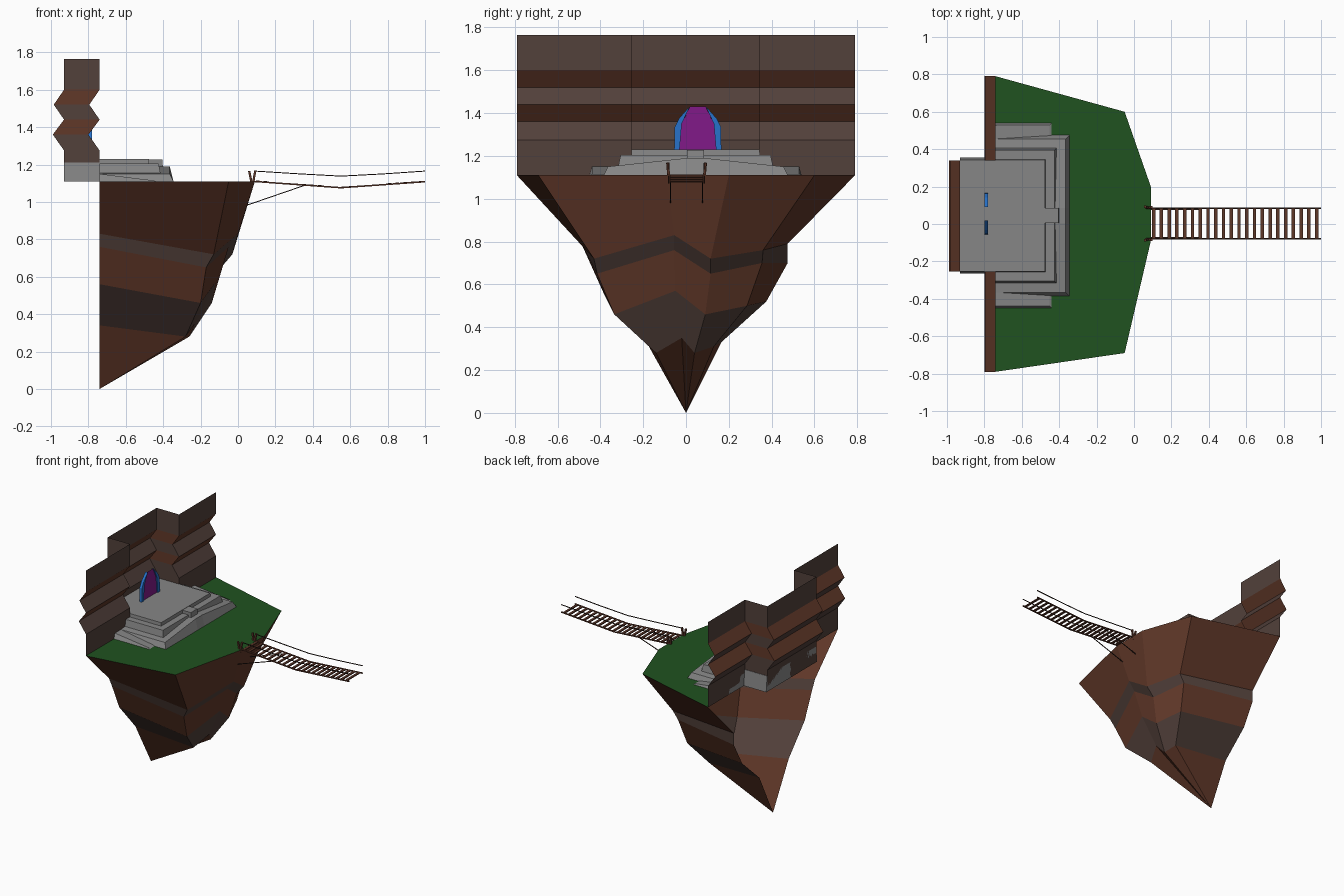
import bpy
from mathutils import Vector

if "Cube" in bpy.data.objects:
    bpy.data.objects.remove(bpy.data.objects["Cube"])


def material(name, rgb):
    m = bpy.data.materials.new(name)
    m.diffuse_color = (*rgb, 1)
    m.use_nodes = True
    m.node_tree.nodes["Principled BSDF"].inputs["Base Color"].default_value = m.diffuse_color
    return m


BROWN = material("brown_rock", (0.12, 0.04, 0.022))
UMBER = material("grey_brown_rock", (0.085, 0.052, 0.043))
GRASS = material("grass", (0.014, 0.085, 0.014))
BLUE = material("blue_frame", (0.02, 0.17, 0.6))
PURPLE = material("purple_glow", (0.22, 0.01, 0.25))
WOOD = material("wood", (0.11, 0.038, 0.022))
ROPE = material("rope", (0.03, 0.016, 0.012))
STONE = material("stone", (0.24, 0.24, 0.24))


def mesh(name, verts, faces, mats, slots=None):
    me = bpy.data.meshes.new(name)
    me.from_pydata([tuple(v) for v in verts], [], faces)
    for m in mats:
        me.materials.append(m)
    for i, s in enumerate(slots or []):
        me.polygons[i].material_index = s
    me.update()
    ob = bpy.data.objects.new(name, me)
    bpy.context.collection.objects.link(ob)
    return ob


def skin(name, rows, slots):
    """Open sheet through rows of points, one material slot per band."""
    n = len(rows[0])
    faces, idx = [], []
    for r in range(len(rows) - 1):
        for i in range(n - 1):
            a, b = r * n + i, (r + 1) * n + i
            faces.append((a, b, b + 1, a + 1))
            idx.append(slots[r])
    return mesh(name, [p for row in rows for p in row], faces, [BROWN, UMBER], idx)


def loft(name, bottom, top, mat):
    """Closed solid between two matching loops."""
    n = len(bottom)
    faces = [tuple(reversed(range(n))), tuple(range(n, 2 * n))]
    faces += [(i, (i + 1) % n, n + (i + 1) % n, n + i) for i in range(n)]
    return mesh(name, bottom + top, faces, [mat])


def bars(name, paths, r, mat):
    """Square bars along polylines, joined in one object."""
    verts, faces = [], []
    for path in paths:
        for p, q in zip(path, path[1:]):
            p, q = Vector(p), Vector(q)
            d = (q - p).normalized()
            u = d.cross(Vector((0, 1, 0)) if abs(d.y) < 0.9 else Vector((0, 0, 1))).normalized()
            v = d.cross(u)
            k = len(verts)
            for c in (p, q):
                verts += [c + u * r + v * r, c - u * r + v * r, c - u * r - v * r, c + u * r - v * r]
            faces += [(k + 3, k + 2, k + 1, k), (k + 4, k + 5, k + 6, k + 7)]
            faces += [(k + i, k + (i + 1) % 4, k + 4 + (i + 1) % 4, k + 4 + i) for i in range(4)]
    return mesh(name, verts, faces, [mat])


# Banded rock underside, open at the back, narrowing to a point
G = 1.11
B = -0.74
rim = [(B, -0.79, G), (-0.05, -0.69, G), (0.09, -0.09, G), (0.09, 0.20, G), (-0.05, 0.60, G), (B, 0.79, G)]
rock = [
    rim,
    [(B, -0.51, .83), (-.13, -.43, .72), (0, -.055, .83), (-.03, .115, .72), (-.14, .36, .76), (B, .475, .79)],
    [(B, -0.475, .76), (-.17, -.415, .65), (-.05, -.055, .76), (-.09, .115, .65), (-.18, .355, .70), (B, .475, .70)],
    [(B, -0.385, .56), (-.20, -.335, .46), (-.12, -.05, .57), (-.14, .09, .46), (-.21, .285, .50), (B, .375, .52)],
    [(B, -0.19, .34), (-.28, -.14, .28), (-.23, -.02, .35), (-.26, .04, .28), (-.29, .13, .31), (B, .165, .33)],
    [(B, 0, 0)] * 6,
]
hull = skin("island_rock", rock, [0, 1, 0, 1, 0])
hull.data.validate()
mesh("grass_top", rim, [tuple(range(6))], [GRASS])

# Zigzag back cliff with a recessed middle
plan = [(0, 0.79), (0, 0.34), (-0.19, 0.34), (-0.19, -0.255), (0, -0.255), (0, -0.79)]
profile = [(0, G), (0, 1.275), (-0.06, 1.36), (0, 1.44), (-0.055, 1.52), (0, 1.60), (0, 1.765)]
skin("back_cliff", [[(B + x + dx, y, z) for x, y in plan] for dx, z in profile], [1, 1, 0, 1, 0, 1])

# Stepped stone platform
C = 0.045


def tier(name, back, front, half, z, slope=0.02, peak=0.0, zback=None):
    zb = z if zback is None else zback
    f, h = front - slope, half - slope
    bottom = [(back, C - half, G), (front, C - half, G), (front, C - .04, G),
              (front, C + .04, G), (front, C + half, G), (back, C + half, G),
              (back, C + .04, G), (back, C - .04, G)]
    top = [(back, C - h, zb), (f, C - h, z), (f, C - .04, z + peak),
           (f, C + .04, z + peak), (f, C + h, z), (back, C + h, zb),
           (back, C + .04, zb + peak), (back, C - .04, zb + peak)]
    ob = loft(name, bottom, top, STONE)
    # split the top in three strips so the raised middle stays flat-sided
    return ob


def strip_tops(ob):
    me = ob.data
    verts = [v.co.copy() for v in me.vertices]
    faces = [tuple(p.vertices) for p in me.polygons if tuple(p.vertices) != tuple(range(8, 16))]
    faces += [(8, 9, 10, 15), (15, 10, 11, 14), (14, 11, 12, 13)]
    me.clear_geometry()
    me.from_pydata([tuple(v) for v in verts], [], faces)
    me.update()


for args in (("platform_top", -0.93, -0.465, 0.31, 1.23, 0.012),
             ("platform_middle", B, -0.405, 0.37, 1.205, 0.02),
             ("platform_lower", B, -0.345, 0.43, 1.15, 0.02, 0.04),
             ("platform_wings", B, -0.44, 0.495, 1.115, 0.012, 0.0, 1.15)):
    strip_tops(tier(*args))
# Landing block in the middle of the steps
loft("step_landing", [(x, y, G) for x, y in ((-.5, C - .04), (-.395, C - .04), (-.395, C + .04), (-.5, C + .04))],
     [(x, y, 1.228) for x, y in ((-.5, C - .04), (-.405, C - .04), (-.405, C + .04), (-.5, C + .04))], STONE)

# Glowing doorway with two curved side frames
P = 0.055
inner = [(0.085, 1.23), (0.075, 1.35), (0.037, 1.43)]
outer = [(0.11, 1.23), (0.108, 1.335), (0.088, 1.375), (0.037, 1.432)]
glow = inner + [(-a, z) for a, z in reversed(inner)]
mesh("doorway_glow", [(-0.788, P + a, z) for a, z in glow], [tuple(range(6))], [PURPLE])
for s, side in ((1, "left"), (-1, "right")):
    loop = (outer + list(reversed(inner[:2])))[::s]
    loft("doorway_frame_" + side, [(-0.80, P + s * a, z) for a, z in loop],
         [(-0.78, P + s * a, z) for a, z in loop], BLUE)


# Hanging bridge: planks, ropes, posts, braces
def sag(x):
    return 1.11 - 0.033 * (1 - abs(x - 0.55) / 0.45)


planks, slats = [], []
for i in range(22):
    x = 0.105 + i * 0.0415
    z = sag(x)
    k = len(planks)
    planks += [(x + dx, y, z + dz) for dz in (-.003, .004)
               for dx, y in ((-.009, -.075), (.009, -.075), (.009, .08), (-.009, .08))]
    slats += [(k + 3, k + 2, k + 1, k), (k + 4, k + 5, k + 6, k + 7)]
    slats += [(k + j, k + (j + 1) % 4, k + 4 + (j + 1) % 4, k + 4 + j) for j in range(4)]
mesh("bridge_planks", planks, slats, [WOOD])

ropes, rails, posts = [], [], []
for y in (-0.08, 0.085):
    ropes.append([(0.08, y, 1.11), (0.55, y, 1.076), (1.0, y, 1.108)])
    rails.append([(0.09, y, 1.165), (0.33, y, 1.15), (0.55, y, 1.138), (0.78, y, 1.15), (1.0, y, 1.165)])
    rails.append([(0.04, y * 0.9, 0.98), (0.36, y * 0.9, 1.09)])
    posts += [[(0.075, y, 1.09), (0.06, y * 1.08, 1.165)], [(0.078, y, 1.09), (0.093, y * 1.05, 1.168)]]
bars("bridge_side_beams", ropes, 0.004, WOOD)
bars("bridge_ropes", rails, 0.0025, ROPE)
bars("bridge_posts", posts, 0.006, WOOD)
